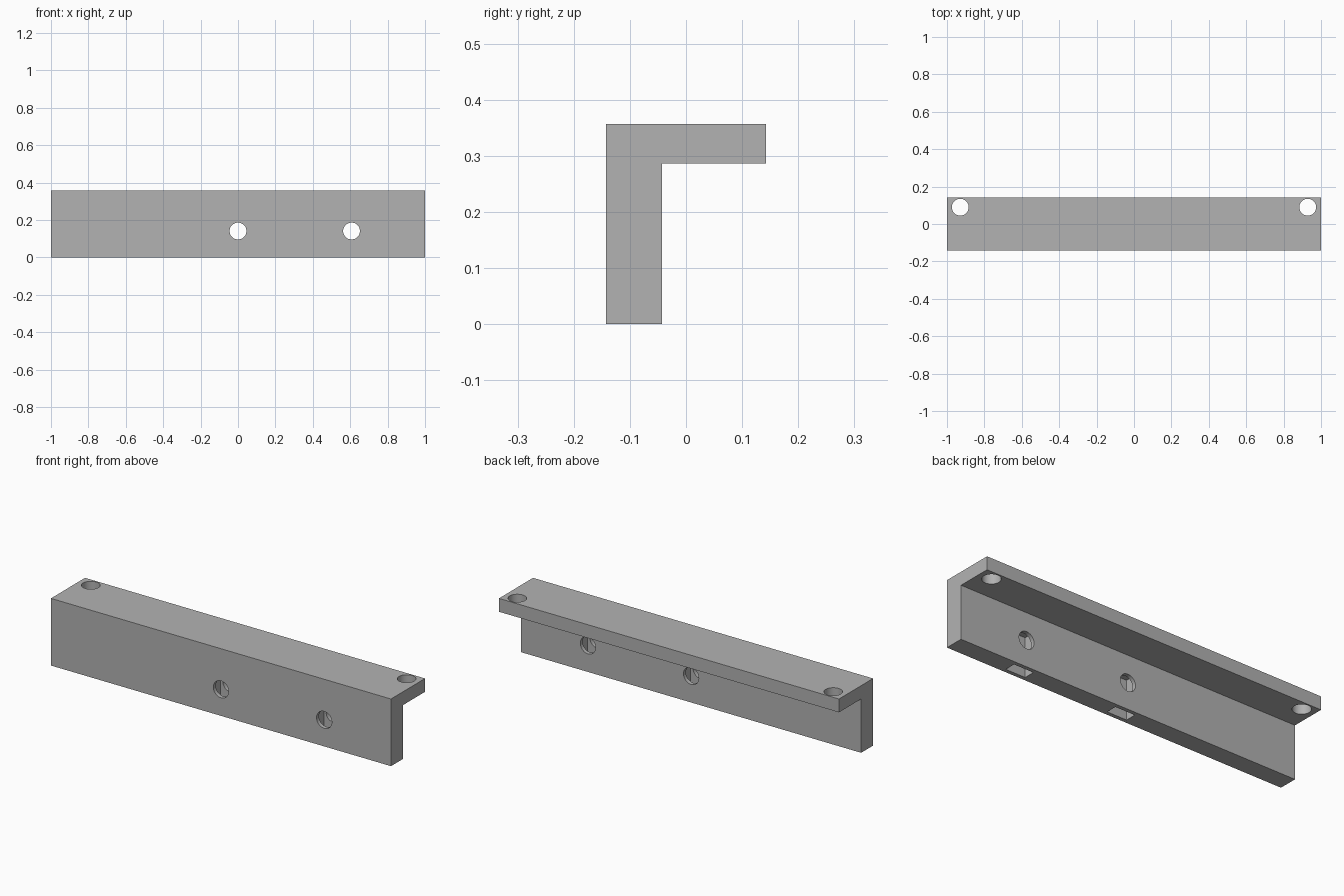
import bpy
import math

cube = bpy.data.objects.get("Cube")
if cube:
    bpy.data.objects.remove(cube, do_unlink=True)

HALF, DEPTH, HEIGHT = 1.0, 0.143, 0.357
LEG_BACK, FLANGE_UNDER = -0.043, 0.286
HOLE_R = 0.045

# Plain grey material
grey = bpy.data.materials.new("plain_grey")
grey.use_nodes = True
colour = (0.448, 0.448, 0.448, 1)
grey.diffuse_color = colour
grey.node_tree.nodes["Principled BSDF"].inputs["Base Color"].default_value = colour

# L-shaped profile, extruded along x
profile = [(-DEPTH, 0), (LEG_BACK, 0), (LEG_BACK, FLANGE_UNDER),
           (DEPTH, FLANGE_UNDER), (DEPTH, HEIGHT), (-DEPTH, HEIGHT)]
n = len(profile)
verts = [(x, y, z) for x in (-HALF, HALF) for y, z in profile]
faces = [tuple(reversed(range(n))), tuple(range(n, 2 * n))]
faces += [(i, (i + 1) % n, (i + 1) % n + n, i + n) for i in range(n)]
mesh = bpy.data.meshes.new("angle_bracket")
mesh.from_pydata(verts, [], faces)
mesh.materials.append(grey)
bracket = bpy.data.objects.new("angle_bracket", mesh)
bpy.context.collection.objects.link(bracket)


def cut(cutter):
    """Subtract the cutter from the bracket, then discard it."""
    cutter.name = "cutter"
    cutter.hide_render = True
    cutter.data.materials.append(grey)
    bpy.ops.object.select_all(action="DESELECT")
    bracket.select_set(True)
    bpy.context.view_layer.objects.active = bracket
    mod = bracket.modifiers.new("cut", "BOOLEAN")
    mod.operation = "DIFFERENCE"
    mod.solver = "EXACT"
    mod.object = cutter
    bpy.ops.object.modifier_apply(modifier=mod.name)
    bpy.data.objects.remove(cutter, do_unlink=True)


def drill(location, rotation=(0, 0, 0)):
    bpy.ops.mesh.primitive_cylinder_add(vertices=48, radius=HOLE_R, depth=0.25,
                                        location=location, rotation=rotation)
    cut(bpy.context.object)


# Vertical screw holes at both ends of the flange
for side in (-1, 1):
    drill((side * 0.929, 0.09, 0.32))

# Horizontal bolt holes, each with a nut slot open at the bottom of the leg
leg_mid = (LEG_BACK - DEPTH) / 2
slot_top, slot_bottom = 0.21, -0.05
for x in (0, 0.607):
    drill((x, leg_mid, 0.141), (math.pi / 2, 0, 0))
    bpy.ops.mesh.primitive_cube_add(size=1, location=(x, leg_mid, (slot_top + slot_bottom) / 2))
    slot = bpy.context.object
    slot.scale = (0.116, 0.059, slot_top - slot_bottom)
    bpy.context.view_layer.update()
    cut(slot)

# Smooth hole walls with sharp edges
bpy.ops.object.select_all(action="DESELECT")
bracket.select_set(True)
bpy.context.view_layer.objects.active = bracket
bpy.ops.object.shade_smooth_by_angle(angle=math.radians(30))
